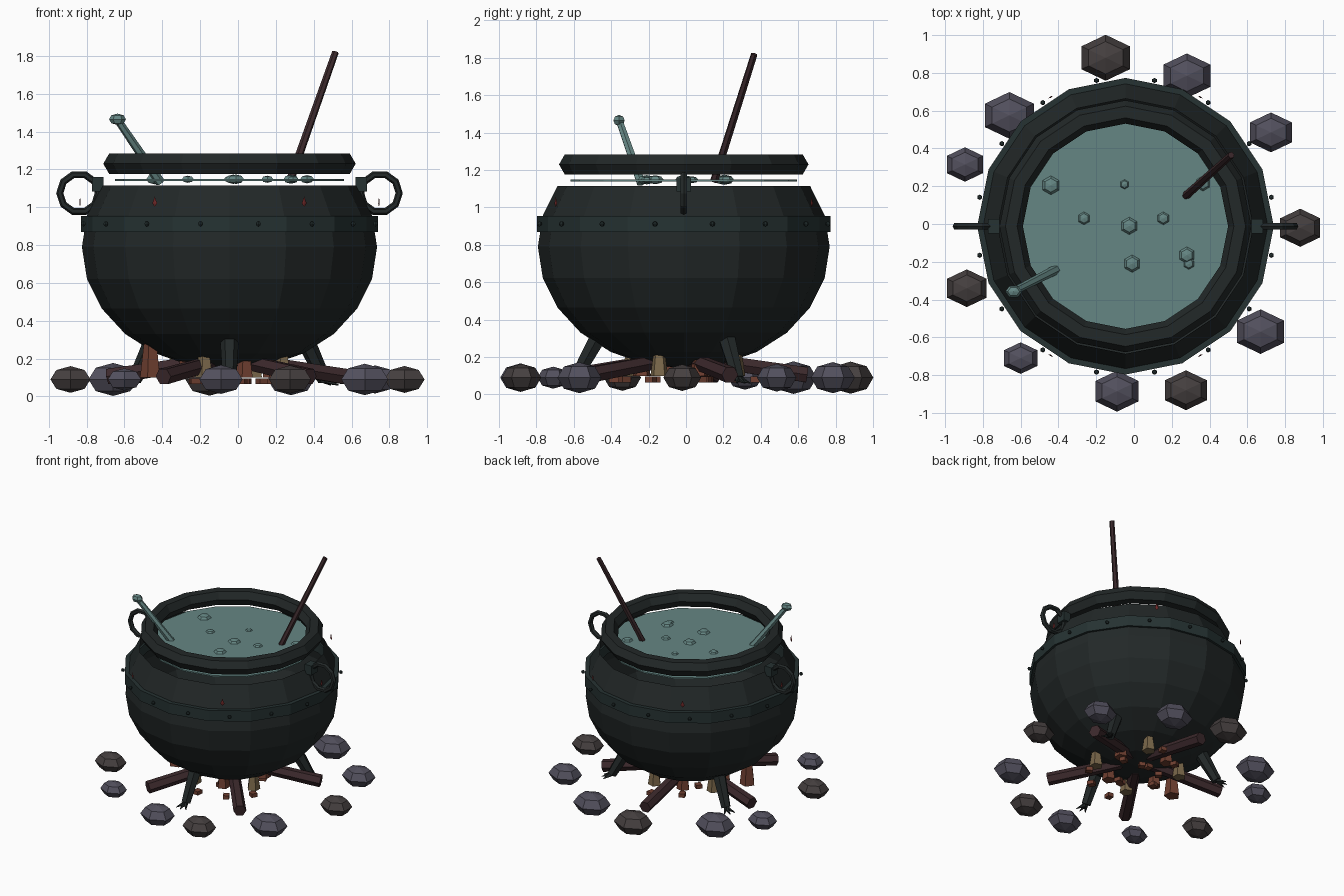
import bpy, bmesh, math, random
from math import sin, cos, radians, pi
from mathutils import Vector, Matrix

if "Cube" in bpy.data.objects:
    bpy.data.objects.remove(bpy.data.objects["Cube"])

random.seed(4)
CX, CY = -0.045, -0.012          # cauldron axis
AXIS = Matrix.Translation((CX, CY, 0))


def mat(name, *rgb):
    m = bpy.data.materials.new(name)
    m.diffuse_color = (*rgb, 1)
    m.use_nodes = True
    m.node_tree.nodes["Principled BSDF"].inputs["Base Color"].default_value = m.diffuse_color
    return m


IRON = mat("iron", 0.016, 0.021, 0.021)
TRIM = mat("iron_trim", 0.019, 0.032, 0.032)
BREW = mat("brew", 0.13, 0.24, 0.23)
WOOD = mat("wood", 0.045, 0.022, 0.025)
GREY = mat("grey_stone", 0.085, 0.08, 0.11)
BROWN = mat("brown_stone", 0.06, 0.05, 0.05)
RED = mat("ember", 0.16, 0.05, 0.03)
TAN = mat("flame", 0.2, 0.14, 0.07)
MARK = mat("mark", 0.15, 0.02, 0.02)


def lathe(name, profile, n, m, xf=AXIS, phase=0, closed=False):
    """Revolve (radius, z) points about z with n flat sides."""
    bm = bmesh.new()
    rings = [[bm.verts.new((r * cos(phase + 2 * pi * i / n),
                            r * sin(phase + 2 * pi * i / n), z))
              for i in range(n)] for r, z in profile]
    pairs = list(zip(rings, rings[1:]))
    if closed:
        pairs.append((rings[-1], rings[0]))
    for a, b in pairs:
        for i in range(n):
            j = (i + 1) % n
            bm.faces.new((a[i], a[j], b[j], b[i]))
    bmesh.ops.remove_doubles(bm, verts=bm.verts, dist=1e-5)
    bmesh.ops.recalc_face_normals(bm, faces=bm.faces)
    bm.transform(xf)
    me = bpy.data.meshes.new(name)
    bm.to_mesh(me)
    bm.free()
    me.materials.append(m)
    ob = bpy.data.objects.new(name, me)
    bpy.context.collection.objects.link(ob)
    return ob


def rod(name, a, b, r1, r2, m, n=6):
    a, b = Vector(a), Vector(b)
    d = b - a
    xf = Matrix.Translation(a) @ d.to_track_quat('Z', 'Y').to_matrix().to_4x4()
    return lathe(name, [(0, 0), (r1, 0), (r2, d.length), (0, d.length)], n, m, xf)


def blob(name, loc, rx, ry, rz, m, n=6, rings=4, phase=pi / 6):
    prof = [(sin(pi * k / rings), -cos(pi * k / rings)) for k in range(rings + 1)]
    prof[0], prof[-1] = (0, -1), (0, 1)
    xf = Matrix.Translation(loc) @ Matrix.Diagonal((rx, ry, rz, 1))
    return lathe(name, prof, n, m, xf, phase)


def torus(name, R, r, n, k, m, xf):
    prof = [(R + r * cos(2 * pi * i / k), r * sin(2 * pi * i / k)) for i in range(k)]
    return lathe(name, prof, n, m, xf, closed=True)


def block(name, xf, size, m):
    s = math.sqrt(0.5)
    return lathe(name, [(0, -.5), (s, -.5), (s, .5), (0, .5)], 4, m,
                 xf @ Matrix.Diagonal((*size, 1)), pi / 4)


def polar(deg, r, z):
    return Vector((CX + r * cos(radians(deg)), CY + r * sin(radians(deg)), z))


# Pot: squashed sphere with open top, band, floating rim, brew surface
body = [(0.78 * cos(radians(a)), 0.79 + 0.65 * sin(radians(a))) for a in range(-90, 31, 15)]
lathe("cauldron_body", body, 16, IRON)
lathe("band", [(.74, .87), (.785, .87), (.785, .955), (.74, .955)], 16, TRIM, closed=True)
torus("rim", 0.605, 0.062, 16, 6, IRON, Matrix.Translation((CX, CY, 1.23)))
lathe("brew_surface", [(0, 1.14), (.605, 1.14), (.605, 1.15), (0, 1.15)], 16, BREW)

# Rivets and small wall marks
for i in range(16):
    blob("rivet", polar(11.25 + 22.5 * i, .787, .912), .014, .014, .014, TRIM)
for i in range(6):
    xf = Matrix.Translation(polar(60 * i, .79, 1.03)) @ Matrix.Rotation(radians(60 * i), 4, 'Z')
    lathe("wall_mark", [(0, -.027), (1, -.01), (0, .027)], 4, MARK,
          xf @ Matrix.Diagonal((.004, .015, 1, 1)))

# Ring handles with mounting blocks
for s in (-1, 1):
    xf = Matrix.Translation((CX + s * .795, CY, 1.075)) @ Matrix.Rotation(pi / 2, 4, 'X')
    torus("ring_handle", .102, .019, 10, 6, IRON, xf)
    block("handle_mount", Matrix.Translation((CX + s * .697, CY, 1.122)), (.06, .075, .075), TRIM)

# Three legs with claw toes
for a in (-90, 30, 150):
    foot = polar(a, .58, .085)
    rod("leg", polar(a, .44, .34), foot, .052, .036, IRON)
    for t in (-35, 0, 35):
        d = Vector((cos(radians(a + t)), sin(radians(a + t)), 0))
        rod("claw", foot + d * .005, foot + d * .075 - Vector((0, 0, .025)), .018, .002, IRON, 5)

# Radial logs
for i in range(5):
    a = 22 + 72 * i
    rod("log", polar(a, .66, .105), polar(a, .12, .185), .047, .042, WOOD)

# Flames and embers under the pot
for i in range(8):
    a, r = 20 + 45 * i, .24 + .07 * (i % 2)
    rod("flame", polar(a, r, .10), polar(a, r, .27), .05, .025, TAN if i % 2 else RED, 5)
rod("tall_flame", (-.46, -.12, .10), (-.46, -.12, .30), .058, .035, RED, 5)
for i in range(12):
    a, r = random.uniform(0, 360), random.uniform(.1, .42)
    xf = Matrix.Translation(polar(a, r, .08)) @ Matrix.Rotation(radians(a), 4, 'Z')
    block("ember", xf, (.05, .045, .03), RED)

# Stirring stick and knobbed ladle
rod("stirring_stick", (.275, .15, 1.14), (.515, .365, 1.82), .022, .018, WOOD)
rod("ladle_shaft", (-.41, -.24, 1.13), (-.635, -.355, 1.46), .026, .02, BREW)
blob("ladle_knob", (-.637, -.358, 1.465), .045, .035, .03, BREW, phase=0)

# Bubbles: x, y, radius
for x, y, r in [(-.44, .205, .052), (-.05, .21, .027), (.365, .215, .042), (-.265, .03, .036),
                (.155, .03, .036), (-.025, -.01, .048), (-.01, -.21, .048),
                (.28, -.165, .046), (.29, -.21, .032)]:
    blob("bubble", (x, y, 1.148), r, r, max(.016, r * .52), BREW)

# Stone ring: x, y, half width, brown flag
for x, y, r, b in [(-.15, .88, .128, 1), (.28, .785, .124, 0), (.725, .485, .111, 0),
                   (.88, -.02, .106, 1), (.67, -.57, .124, 0), (.275, -.88, .111, 1),
                   (-.09, -.885, .114, 0), (-.6, -.71, .088, 0), (-.885, -.34, .105, 1),
                   (-.895, .315, .096, 0), (-.66, .575, .13, 0)]:
    blob("stone", (x, y, .09), r / .866, r * .95, r * .67, BROWN if b else GREY)
